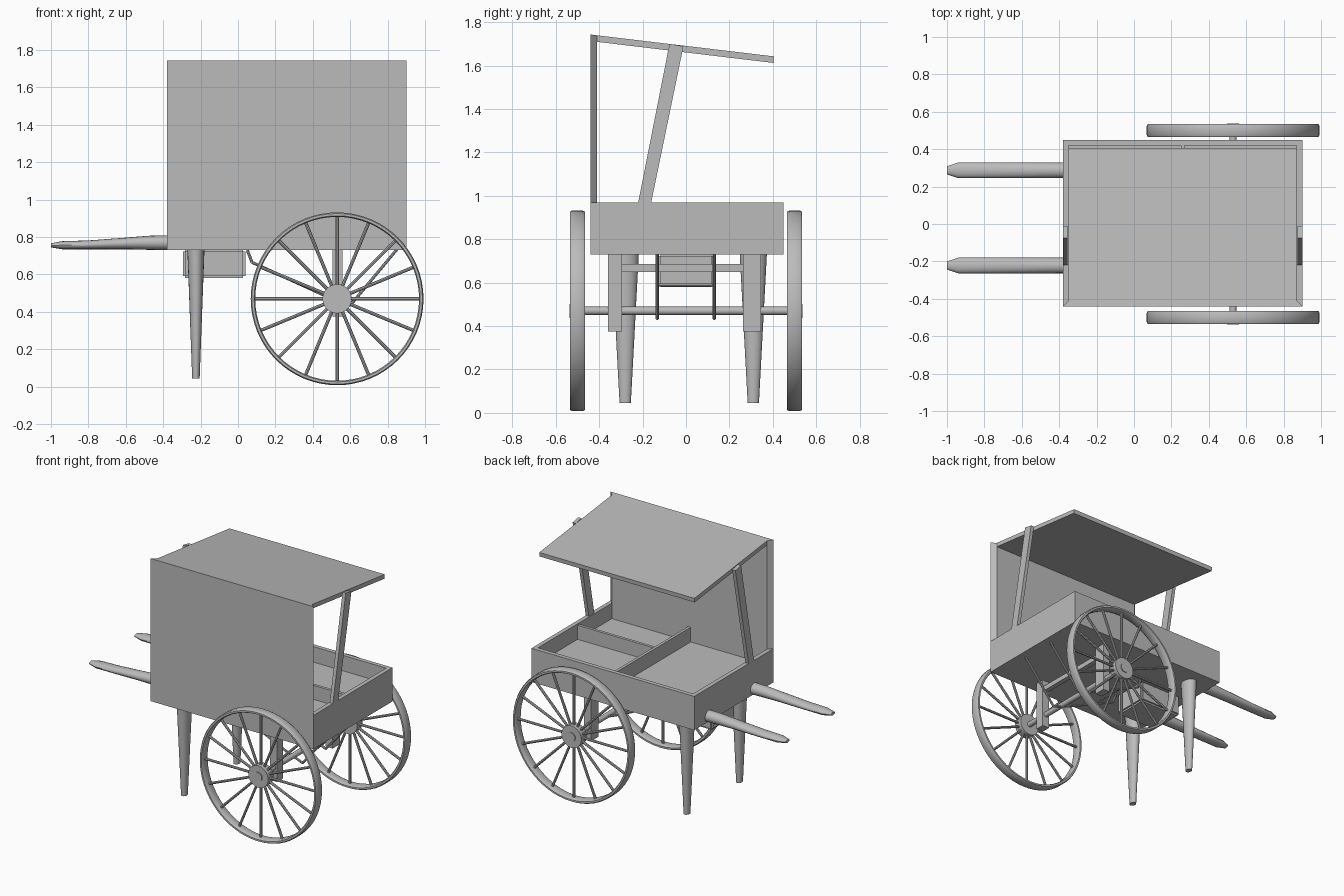
import bpy, bmesh, math
from mathutils import Vector, Matrix

old = bpy.data.objects.get("Cube")
if old:
    bpy.data.objects.remove(old, do_unlink=True)

GREY = (0.5, 0.5, 0.5, 1)
mat = bpy.data.materials.new("plain grey")
mat.use_nodes = True
mat.diffuse_color = GREY
mat.node_tree.nodes["Principled BSDF"].inputs["Base Color"].default_value = GREY


def finish(name, bm, smooth=False):
    bmesh.ops.recalc_face_normals(bm, faces=bm.faces)
    mesh = bpy.data.meshes.new(name)
    bm.to_mesh(mesh)
    bm.free()
    mesh.materials.append(mat)
    ob = bpy.data.objects.new(name, mesh)
    bpy.context.collection.objects.link(ob)
    if smooth:
        bpy.ops.object.select_all(action='DESELECT')
        ob.select_set(True)
        bpy.context.view_layer.objects.active = ob
        bpy.ops.object.shade_smooth_by_angle(angle=math.radians(40))
    return ob


def skin(bm, rings, caps=True, closed=False):
    """Join rings of points into a surface."""
    rows = [[bm.verts.new(p) for p in ring] for ring in rings]
    n = len(rows[0])
    pairs = list(zip(rows, rows[1:]))
    if closed:
        pairs.append((rows[-1], rows[0]))
    for a, b in pairs:
        for i in range(n):
            j = (i + 1) % n
            bm.faces.new((a[i], a[j], b[j], b[i]))
    if caps and not closed:
        bm.faces.new(rows[0])
        bm.faces.new(rows[-1])


def add_box(bm, x, y, z):
    skin(bm, [[(x[0], y[0], h), (x[1], y[0], h), (x[1], y[1], h), (x[0], y[1], h)] for h in z])


def box(name, x, y, z, bevel=0):
    bm = bmesh.new()
    add_box(bm, x, y, z)
    if bevel:
        bmesh.ops.bevel(bm, geom=bm.edges[:], offset=bevel, segments=2, affect='EDGES')
    return finish(name, bm)


def add_rod(bm, a, b, r, sides=10):
    a, b = Vector(a), Vector(b)
    turn = (b - a).to_track_quat('Z', 'Y').to_matrix().to_4x4()
    bmesh.ops.create_cone(bm, cap_ends=True, segments=sides, radius1=r, radius2=r,
                          depth=(b - a).length,
                          matrix=Matrix.Translation((a + b) / 2) @ turn)


def yz_prism(name, x, outline):
    bm = bmesh.new()
    skin(bm, [[(h, y, z) for y, z in outline] for h in x])
    return finish(name, bm)


# Tray: floor, rim walls and compartment dividers
X0, X1, Y0, Y1, Z0, Z1 = -0.38, 0.90, -0.44, 0.45, 0.73, 0.97
T = 0.03
box("tray_floor", (X0 + T, X1 - T), (Y0 + T, Y1 - T), (Z0, 0.86))
box("tray_back_wall", (X0, X1), (Y1 - T, Y1), (Z0, Z1))
for side, x in (("right", X0), ("left", X1 - T)):
    box(f"tray_{side}_wall", (x, x + T), (Y0 + T, Y1 - T), (Z0, Z1))
box("tray_front_wall", (X0, X1), (Y0, Y0 + T), (Z0, Z1))
box("long_divider", (0.25, 0.27), (Y0 + T, Y1 - T), (0.85, Z1 - 0.005))
box("short_divider", (0.27, X1 - T), (-0.045, -0.025), (0.85, Z1 - 0.01))

# Front panel with mitred side edges, and the sloping roof
bm = bmesh.new()
skin(bm, [[(X0, Y0, z), (X1, Y0, z), (X1 - T, Y0 + T, z - d), (X0 + T, Y0 + T, z - d)]
          for z, d in ((Z1, 0), (1.743, 0.004))])
finish("front_panel", bm)
yz_prism("roof", (X0 + T, X1 - T), [(Y0 + T, 1.739), (0.405, 1.642), (0.402, 1.612), (Y0 + T, 1.709)])

# Leaning roof posts
for side, x in (("right", X0), ("left", X1 - 0.025)):
    yz_prism(f"{side}_roof_post", (x, x + 0.025),
             [(-0.22, Z1), (-0.16, Z1), (-0.012, 1.688), (-0.076, 1.70)])

# Handles: rounded sections that taper to the grip
for side, y in (("front", -0.222), ("back", 0.287)):
    rings = []
    for x, w, low, high in ((-0.37, 0.042, 0.73, 0.81), (-0.48, 0.042, 0.732, 0.807),
                            (-0.60, 0.042, 0.735, 0.797), (-0.80, 0.042, 0.735, 0.782),
                            (-0.94, 0.042, 0.735, 0.778), (-1.0, 0.022, 0.745, 0.767)):
        h, mid = (high - low) / 2, (high + low) / 2
        rings.append([(x, y + w * math.cos(t), mid + h * math.sin(t))
                      for t in (math.tau * i / 16 for i in range(16))])
    bm = bmesh.new()
    skin(bm, rings)
    finish(f"{side}_handle", bm, True)

# Tapered legs
for side, y in (("front", -0.28), ("back", 0.31)):
    bm = bmesh.new()
    skin(bm, [[(-0.225 + rx * math.cos(t), y + ry * math.sin(t), z)
               for t in (math.tau * i / 20 for i in range(20))]
              for rx, ry, z in ((0.02, 0.026, 0.045), (0.046, 0.063, 0.74))])
    finish(f"{side}_leg", bm, True)

# Wheels: rounded rim band, spokes and hub
CX, CZ, R = 0.53, 0.47, 0.462
RIM = [(-0.035, 0.010), (-0.035, 0.016), (-0.025, 0.0), (0.025, 0.0),
       (0.035, 0.006), (0.035, 0.018), (0.025, 0.024), (-0.025, 0.024)]
RIM[:2] = [(-0.035, 0.018), (-0.035, 0.006)]
for side, s in (("front", -1), ("back", 1)):
    y = s * 0.5
    bm = bmesh.new()
    skin(bm, [[(CX + (R - d) * math.cos(t), y + w, CZ + (R - d) * math.sin(t)) for w, d in RIM]
              for t in (math.tau * i / 64 for i in range(64))], closed=True)
    finish(f"{side}_wheel_rim", bm, True)
    bm = bmesh.new()
    for i in range(16):
        t = math.tau * i / 16
        dx, dz = math.cos(t), math.sin(t)
        add_rod(bm, (CX + 0.06 * dx, y, CZ + 0.06 * dz),
                (CX + 0.445 * dx, y, CZ + 0.445 * dz), 0.009, 8)
    finish(f"{side}_wheel_spokes", bm, True)
    bm = bmesh.new()
    add_rod(bm, (CX, y - s * 0.03, CZ), (CX, y + s * 0.03, CZ), 0.078, 32)
    add_rod(bm, (CX, y, CZ), (CX, y + s * 0.036, CZ), 0.032, 20)
    finish(f"{side}_wheel_hub", bm, True)

# Axle, its hangers and the cross bar
bm = bmesh.new()
add_rod(bm, (CX, -0.5, CZ), (CX, 0.5, CZ), 0.019, 16)
finish("axle", bm, True)
box("front_axle_hanger", (0.505, 0.56), (-0.36, -0.295), (0.375, Z0))
box("back_axle_hanger", (0.505, 0.56), (0.263, 0.345), (0.375, Z0))
box("cross_bar", (0.515, 0.55), (-0.30, 0.27), (0.65, 0.685))

# Drawer hung below the tray
box("under_drawer", (-0.295, 0.04), (-0.13, 0.13), (0.58, 0.735), 0.012)

# Bent strap braces from the tray to the axle
PATH = [(0.05, 0.73), (0.075, 0.665), (0.47, 0.485), (0.60, 0.435), (0.85, 0.735)]
for side, y in (("front", -0.132), ("back", 0.13)):
    bm = bmesh.new()
    for (xa, za), (xb, zb) in zip(PATH, PATH[1:]):
        add_rod(bm, (xa, y, za), (xb, y, zb), 0.008, 8)
    finish(f"{side}_brace", bm, True)
bm = bmesh.new()
add_rod(bm, (0.24, -0.132, 0.59), (0.24, 0.13, 0.59), 0.007, 8)
finish("brace_tie", bm, True)
